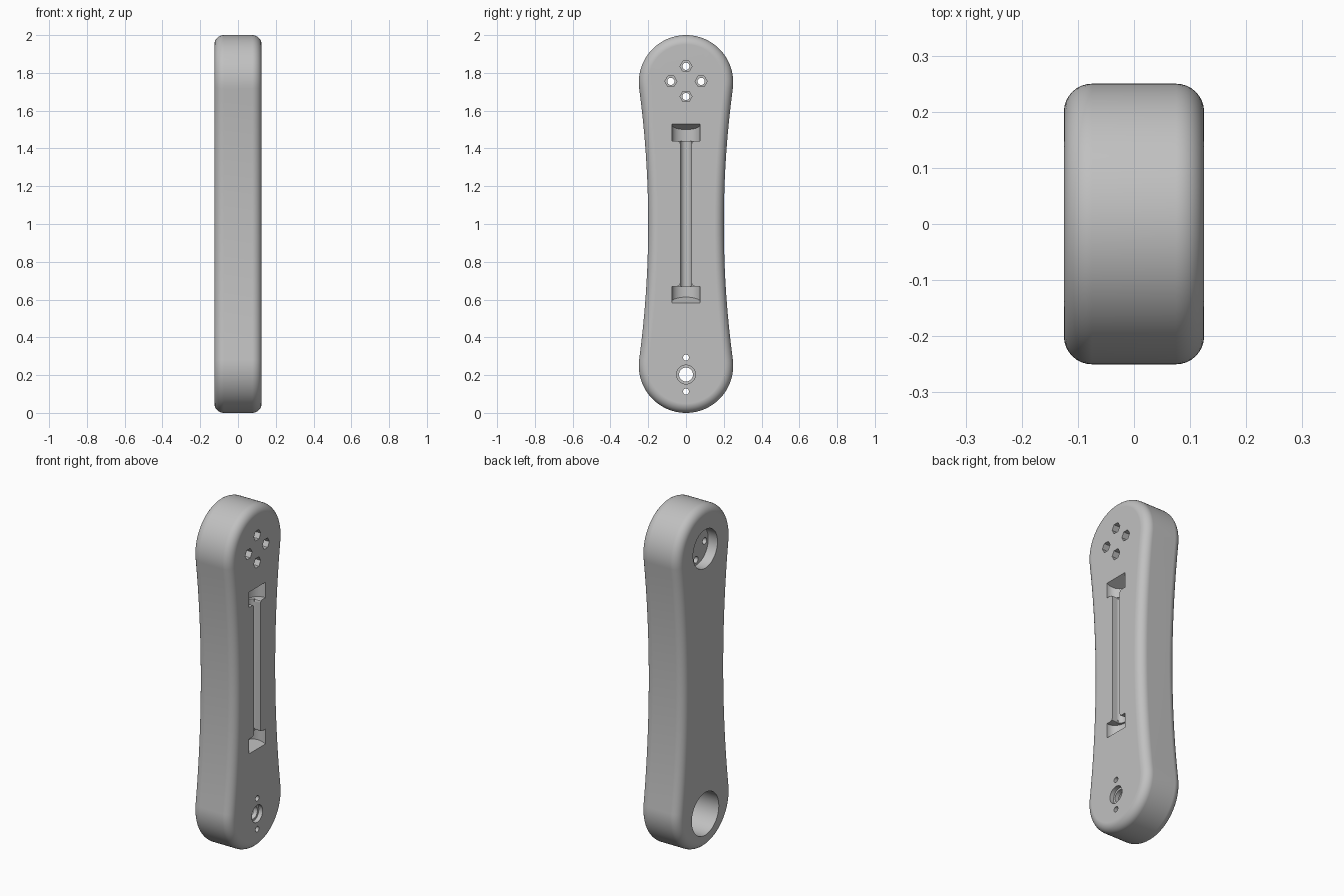
import bpy, bmesh
from math import pi, sin, cos, atan2, radians
from mathutils import Matrix, Vector

if "Cube" in bpy.data.objects:
    bpy.data.objects.remove(bpy.data.objects["Cube"])

HALF = 0.125      # half thickness
END = 0.25        # end radius
SIDE = 5.4        # radius of the concave sides
FILLET = 0.05

grey = bpy.data.materials.new("light grey")
grey.use_nodes = True
grey.diffuse_color = (0.53, 0.53, 0.53, 1)
grey.node_tree.nodes["Principled BSDF"].inputs["Base Color"].default_value = grey.diffuse_color


def to_object(name, bm):
    bmesh.ops.recalc_face_normals(bm, faces=bm.faces)
    mesh = bpy.data.meshes.new(name)
    bm.to_mesh(mesh)
    bm.free()
    mesh.materials.append(grey)
    obj = bpy.data.objects.new(name, mesh)
    bpy.context.collection.objects.link(obj)
    return obj


def prism(bm, points, step):
    """Extrude a closed loop of 3D points along a vector."""
    face = bm.faces.new([bm.verts.new(p) for p in points])
    out = bmesh.ops.extrude_face_region(bm, geom=[face])["geom"]
    bmesh.ops.translate(bm, vec=step, verts=[v for v in out if isinstance(v, bmesh.types.BMVert)])


# Waisted outline: round ends joined tangentially by wide concave arcs
tilt = atan2(0.75, 0.2 + SIDE)
end_arc = [(END * cos(a), 1.75 + END * sin(a))
           for a in [-tilt + (pi + 2 * tilt) * i / 48 for i in range(49)]]
side_arc = [(-0.2 - SIDE + SIDE * cos(a), 1 + SIDE * sin(a))
            for a in [tilt - 2 * tilt * i / 24 for i in range(1, 24)]]
half_loop = end_arc + side_arc
outline = half_loop + [(-y, 2 - z) for y, z in half_loop]

# Body with rounded rims
bm = bmesh.new()
prism(bm, [(-HALF, y, z) for y, z in outline], Vector((2 * HALF, 0, 0)))
rims = [e for e in bm.edges if abs(e.verts[0].co.x - e.verts[1].co.x) < 0.001]
bmesh.ops.bevel(bm, geom=rims, offset=FILLET, segments=8, profile=0.5,
                affect='EDGES', clamp_overlap=False)
body = to_object("arm_body", bm)


def cut(bm):
    cutter = to_object("cutter", bm)
    cutter.hide_render = True
    mod = body.modifiers.new("cut", 'BOOLEAN')
    mod.operation, mod.solver, mod.object = 'DIFFERENCE', 'EXACT', cutter
    bpy.context.view_layer.objects.active = body
    bpy.ops.object.modifier_apply(modifier=mod.name)
    bpy.data.objects.remove(cutter)


def bore(y, z, radius, x0, x1, sides=32):
    bm = bmesh.new()
    place = Matrix.Translation(((x0 + x1) / 2, y, z)) @ Matrix.Rotation(pi / 2, 4, 'Y')
    bmesh.ops.create_cone(bm, cap_ends=True, segments=sides, radius1=radius,
                          radius2=radius, depth=x1 - x0, matrix=place)
    cut(bm)


def trough(width, wall, depth, z0, z1, slope0=0, slope1=0):
    """Round-bottomed slot in the +x face; its ends may lean inward with depth."""
    bm = bmesh.new()
    section = [(-0.05, -width), (-0.05, width)]
    section += [(wall + (depth - wall) * sin(pi * i / 16), width * cos(pi * i / 16))
                for i in range(17)]
    low = [bm.verts.new((HALF - d, y, z0 + slope0 * d)) for d, y in section]
    high = [bm.verts.new((HALF - d, y, z1 - slope1 * d)) for d, y in section]
    bm.faces.new(low)
    bm.faces.new(high)
    n = len(section)
    for i in range(n):
        j = (i + 1) % n
        bm.faces.new((low[i], low[j], high[j], high[i]))
    cut(bm)


# Large round recesses in the -x face
bore(0, 1.755, 0.113, -0.2, -0.065, 64)
bore(0, 0.203, 0.125, -0.2, 0.075, 64)

# Four bolt holes with hexagonal nut pockets
for y, z in ((0.08, 0), (-0.08, 0), (0, 0.08), (0, -0.08)):
    bore(y, 1.755 + z, 0.032, 0.065, 0.2, 6)
    bore(y, 1.755 + z, 0.019, -0.2, 0.2, 24)

# Stepped shaft hole and two screw holes
bore(0, 0.203, 0.05, 0.1, 0.2)
bore(0, 0.203, 0.037, -0.2, 0.2)
for z in (0.113, 0.293):
    bore(0, z, 0.016, -0.2, 0.2, 24)

# Cable channel with a wider pocket at each end
trough(0.03, 0.03, 0.06, 0.63, 1.48)
trough(0.075, 0.012, 0.07, 1.44, 1.53, slope1=0.43)
trough(0.075, 0.012, 0.07, 0.583, 0.67, slope0=0.43)

# Small flares where the channel meets the pockets
for z, way in ((1.44, -1), (0.67, 1)):
    bm = bmesh.new()
    prism(bm, [(0.085, y, z + way * dz) for y, dz in
               ((-0.045, -0.01), (0.045, -0.01), (0.045, 0), (0.034, 0.004),
                (0.03, 0.015), (-0.03, 0.015), (-0.034, 0.004), (-0.045, 0))],
          Vector((0.1, 0, 0)))
    cut(bm)

# Smooth shading with crisp hole edges
bpy.ops.object.select_all(action='DESELECT')
body.select_set(True)
bpy.context.view_layer.objects.active = body
bpy.ops.object.shade_smooth_by_angle(angle=radians(30))
weighted = body.modifiers.new("weighted_normals", 'WEIGHTED_NORMAL')
weighted.keep_sharp = True
